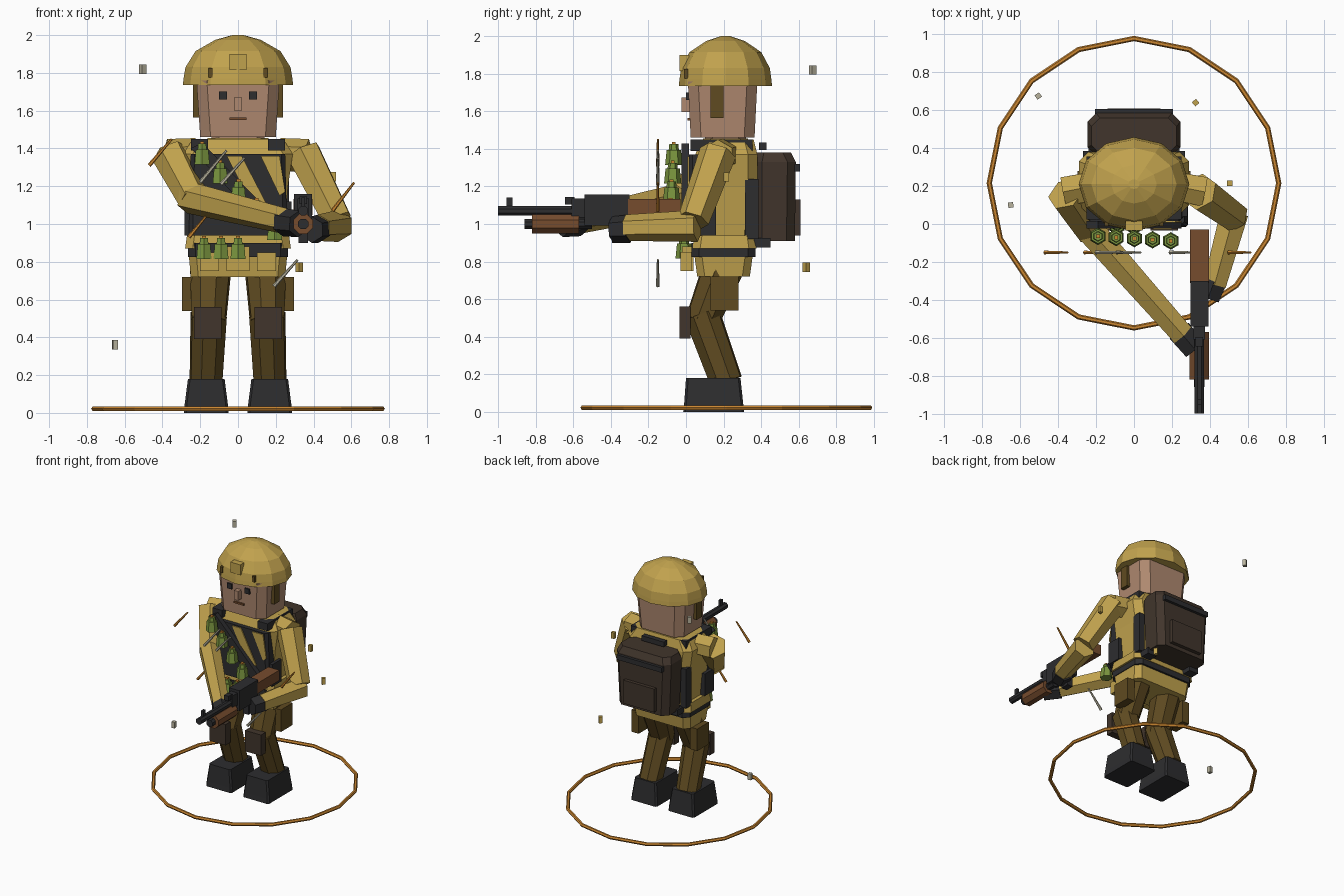
import bpy, bmesh, math
from mathutils import Vector, Euler

if "Cube" in bpy.data.objects:
    bpy.data.objects.remove(bpy.data.objects["Cube"], do_unlink=True)


def material(name, r, g, b):
    m = bpy.data.materials.new(name)
    m.use_nodes = True
    m.diffuse_color = (r, g, b, 1)
    m.node_tree.nodes["Principled BSDF"].inputs["Base Color"].default_value = (r, g, b, 1)
    return m


TAN = material("khaki cloth", .53, .36, .075)
OLIVE = material("brown trousers", .115, .07, .015)
SKIN = material("skin", .43, .25, .16)
BLACK = material("dark gear", .026, .026, .028)
BROWN = material("dark brown canvas", .053, .036, .025)
GREEN = material("grenade green", .2, .31, .05)
WOOD = material("gun wood", .18, .072, .027)
BRASS = material("brass orange", .6, .24, .03)
SILVER = material("pale metal", .48, .45, .34)


def finish(name, bm, mat):
    bmesh.ops.recalc_face_normals(bm, faces=bm.faces)
    me = bpy.data.meshes.new(name)
    bm.to_mesh(me)
    bm.free()
    me.materials.append(mat)
    ob = bpy.data.objects.new(name, me)
    bpy.context.scene.collection.objects.link(ob)
    return ob


def loft(name, rings, mat):
    """Skin a stack of equal-length rings and cap both ends."""
    bm = bmesh.new()
    rows = [[bm.verts.new(p) for p in ring] for ring in rings]
    n = len(rows[0])
    for a, b in zip(rows, rows[1:]):
        for i in range(n):
            j = (i + 1) % n
            bm.faces.new((a[i], a[j], b[j], b[i]))
    bm.faces.new(rows[0][::-1])
    bm.faces.new(rows[-1])
    return finish(name, bm, mat)


def block(name, cx, levels, c, mat):
    """Upright block with chamfered corners; levels are (z, half width, y0, y1)."""
    rings = []
    for z, h, y0, y1 in levels:
        corners = [(-h + c, y0), (h - c, y0), (h, y0 + c), (h, y1 - c),
                   (h - c, y1), (-h + c, y1), (-h, y1 - c), (-h, y0 + c)]
        rings.append([(cx + x, y, z) for x, y in corners])
    return loft(name, rings, mat)


def box(name, centre, size, mat, rot=(0, 0, 0)):
    bm = bmesh.new()
    bmesh.ops.create_cube(bm, size=1)
    bmesh.ops.scale(bm, vec=size, verts=bm.verts)
    ob = finish(name, bm, mat)
    ob.location, ob.rotation_euler = centre, Euler(rot)
    return ob


def rod(name, p0, p1, r0, r1, mat, sides=6):
    """Tapered prism between two points."""
    a, b = Vector(p0), Vector(p1)
    q = (b - a).to_track_quat('Z', 'Y')
    angles = [math.tau * (i + .5) / sides for i in range(sides)]
    rings = [[p + q @ Vector((r * math.cos(t), r * math.sin(t), 0)) for t in angles]
             for p, r in ((a, r0), (b, r1))]
    return loft(name, rings, mat)


def plate(name, outline, y, mat, depth=.008):
    """Thin plate facing the front, outlined in x and z."""
    return loft(name, [[(x, y + d, z) for x, z in outline] for d in (0, depth)], mat)


def dome(name, profile, mat, sides=12):
    """Oval stack of rings for the helmet; profile is (z, radius)."""
    return loft(name, [[(r * math.cos(math.tau * i / sides),
                         .21 + .85 * r * math.sin(math.tau * i / sides), z)
                        for i in range(sides)] for z, r in profile], mat)


# Ground ring
bpy.ops.mesh.primitive_torus_add(major_segments=16, minor_segments=6, major_radius=.763,
                                 minor_radius=.014, location=(0, .215, .022))
ring = bpy.context.object
ring.name = "ground_ring"
ring.data.materials.append(BRASS)
for p in ring.data.polygons:
    p.use_smooth = False

# Head and face
block("head", 0, [(1.46, .2, .025, .365), (1.76, .22, .01, .38)], .055, SKIN)
block("neck", 0, [(1.4, .14, .1, .32), (1.47, .14, .1, .32)], .04, SKIN)
block("collar", 0, [(1.4, .17, .08, .34), (1.455, .16, .09, .33)], .04, TAN)
for s, side in ((-1, "right"), (1, "left")):
    box(side + "_eye", (s * .08, .01, 1.68), (.042, .02, .042), BLACK)
    box(side + "_chin_strap", (s * .222, .165, 1.65), (.03, .07, .17), OLIVE)
    box(side + "_helmet_clip", (s * .145, -.0, 1.8), (.02, .02, .05), OLIVE)
box("nose", (0, .0, 1.635), (.038, .05, .075), SKIN)
box("mouth", (0, .014, 1.557), (.09, .014, .014), WOOD)

# Helmet
dome("helmet_brim", [(1.735, .292), (1.77, .288)], TAN)
dome("helmet_dome", [(1.77, .288), (1.83, .278), (1.915, .225), (1.975, .12), (2, .03)], TAN)
box("helmet_badge", (0, -.01, 1.858), (.09, .05, .085), TAN)

# Torso, belt and hips
block("torso", 0, [(.93, .24, .06, .36), (1.2, .265, .05, .38), (1.37, .29, .05, .38),
                   (1.45, .24, .08, .36)], .05, TAN)
block("jacket_hem", 0, [(.87, .28, .035, .375), (.94, .27, .045, .365)], .04, TAN)
block("belt", 0, [(.825, .265, .03, .37), (.9, .265, .03, .37)], .04, BLACK)
block("hips", 0, [(.72, .25, .06, .34), (.83, .26, .045, .355)], .04, TAN)
box("belt_buckle_pouch", (0, .01, .815), (.12, .06, .13), TAN)

# Vest with slanted straps
block("vest", 0, [(.94, .26, .015, .12), (1.37, .25, .015, .12)], .02, BLACK)
plate("vest_strap_inner", [(-.06, 1.36), (.02, 1.36), (.16, 1.09), (.08, 1.09)], .007, TAN)
plate("vest_strap_outer", [(.12, 1.36), (.22, 1.36), (.25, 1.17), (.22, 1.15)], .007, TAN)
for s, side in ((-1, "right"), (1, "left")):
    box(side + "_shoulder_strap", (s * .205, .19, 1.42), (.09, .33, .06), BLACK)
    box(side + "_vest_side", (s * .255, .1, 1.03), (.055, .12, .18), BLACK)
    box(side + "_pack_strap", (s * .245, .35, 1.08), (.05, .07, .32), BLACK)
    box(side + "_belt_pouch", (s * .15, .0, .8), (.1, .06, .1), TAN)

# Backpack
block("backpack", 0, [(.91, .225, .36, .58), (1.33, .245, .36, .585), (1.38, .225, .37, .56)],
      .045, BROWN)
box("backpack_pocket", (0, .59, 1.035), (.28, .04, .19), BROWN)
box("backpack_bar", (0, .592, 1.3), (.41, .03, .04), BLACK)
box("backpack_handle", (0, .41, 1.415), (.2, .04, .04), BLACK)
for s, side in ((-1, "right"), (1, "left")):
    box(side + "_pack_buckle", (s * .2, .4, .9), (.08, .1, .05), BLACK)

# Legs, boots and pads
for s, side in ((-1, "right"), (1, "left")):
    knee = (s * .155, .085, .48)
    rod(side + "_thigh", (s * .145, .2, .77), knee, .115, .095, OLIVE, 8)
    rod(side + "_shin", (s * .155, .085, .52), (s * .17, .215, .16), .1, .09, OLIVE, 8)
    block(side + "_boot", s * .168, [(0, .117, -.015, .31), (.04, .115, -.01, .305),
                                     (.18, .097, .0, .29)], .012, BLACK)
    box(side + "_knee_pad", (s * .16, -.005, .475), (.145, .06, .17), BROWN)
    box(side + "_thigh_pouch", (s * .265, .205, .63), (.065, .15, .18), OLIVE)

# Arms and gloves
shoulder, elbow, wrist = (-.36, .16, 1.37), (-.235, -.03, 1.13), (.27, -.6, 1.01)
rod("right_upper_arm", shoulder, elbow, .1, .085, TAN)
rod("right_forearm", (-.26, .0, 1.14), wrist, .085, .068, TAN)
rod("right_glove", (.24, -.565, 1.01), (.32, -.66, 1.0), .075, .07, BLACK)
rod("left_upper_arm", (.345, .17, 1.38), (.525, .04, 1.02), .1, .085, TAN)
rod("left_forearm", (.53, .06, .99), (.425, -.32, .98), .085, .07, TAN)
rod("left_glove", (.425, -.3, .975), (.39, -.39, .97), .075, .07, BLACK)
for s, side in ((-1, "right"), (1, "left")):
    rod(side + "_shoulder", (s * .22, .2, 1.37), (s * .37, .17, 1.36), .085, .09, TAN)

# Rifle
GX = .345
box("rifle_stock", (GX, -.17, 1.09), (.1, .28, .085), WOOD)
box("rifle_receiver", (GX, -.42, 1.075), (.095, .24, .165), BLACK)
box("rifle_bolt", (GX, -.56, 1.085), (.06, .1, .1), BLACK)
box("rifle_grip", (GX, -.36, .96), (.05, .07, .12), BLACK)
rod("rifle_barrel", (GX, -.5, 1.07), (GX, -1, 1.07), .027, .027, BLACK, 8)
rod("rifle_lower_tube", (GX, -.5, 1.0), (GX, -.86, 1.0), .03, .03, BLACK, 8)
rod("rifle_handguard", (GX, -.57, 1.0), (GX, -.82, 1.0), .056, .056, WOOD, 8)
box("rifle_front_sight", (GX, -.94, 1.11), (.02, .03, .06), BLACK)
box("rifle_rear_sight", (GX, -.62, 1.125), (.04, .05, .04), BLACK)


# Grenades on the chest and belt
def grenade(name, x, y, z):
    rod(name + "_body", (x, y, z - .055), (x, y, z + .025), .046, .038, GREEN)
    rod(name + "_cap", (x, y, z + .025), (x, y, z + .055), .027, .024, GREEN)
    box(name + "_fuse", (x, y, z + .06), (.02, .02, .015), BRASS)


for i in range(5):
    grenade(f"chest_grenade_{i + 1}", -.19 + .096 * i, -.065 - .006 * i, 1.37 - .1 * i)
for i in range(3):
    grenade(f"belt_grenade_{i + 1}", -.18 + .09 * i, -.01, .87)
plate("bandolier", [(-.25, 1.4), (-.19, 1.43), (.25, .98), (.19, .93)], -.025, BLACK, .04)

# Flying slivers, all in one plane ahead of the chest
for i, (x0, z0, x1, z1, mat) in enumerate([
        (-.47, 1.31, -.35, 1.45, BRASS), (-.2, 1.22, -.06, 1.39, SILVER),
        (-.09, 1.21, .035, 1.35, SILVER), (-.26, .93, -.17, 1.04, BRASS),
        (.5, 1.07, .615, 1.22, BRASS), (.19, .67, .315, .81, SILVER)]):
    rod(f"sliver_{i + 1}", (x0, -.15, z0), (x1, -.15, z1), .011, .006, mat)

# Floating chips
for i, (x, y, z, turn, mat) in enumerate([
        (-.505, .675, 1.82, .6, SILVER), (-.65, .1, .36, .15, SILVER),
        (.325, .64, .77, .7, TAN), (.505, .215, 1.25, 0, TAN)]):
    box(f"chip_{i + 1}", (x, y, z), (.028, .028, .05), mat, (0, 0, turn))
